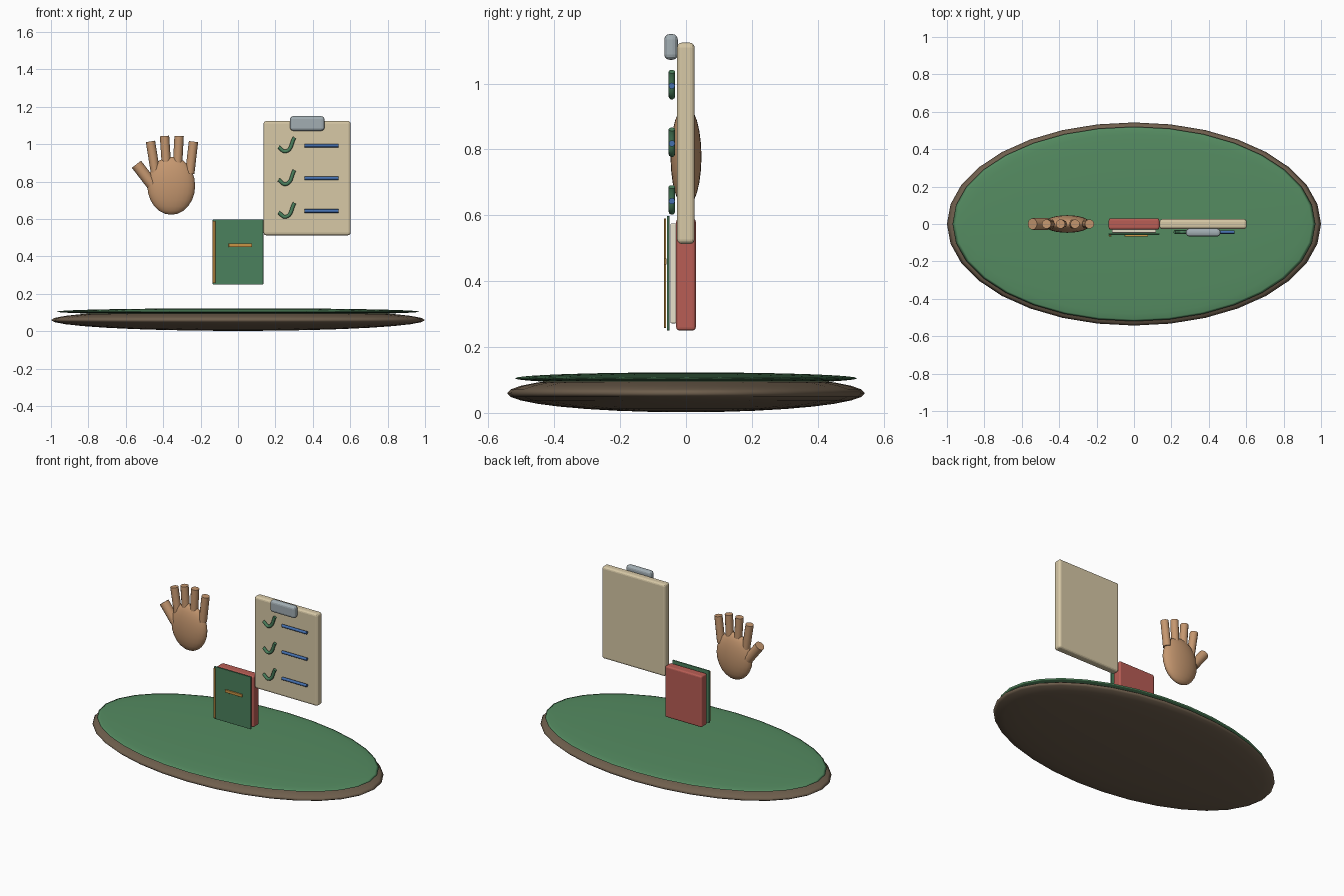
import bpy, math
from mathutils import Vector

if "Cube" in bpy.data.objects:
    bpy.data.objects.remove(bpy.data.objects["Cube"])


def mat(name, r, g, b):
    m = bpy.data.materials.new(name)
    m.diffuse_color = (r, g, b, 1)
    m.use_nodes = True
    m.node_tree.nodes["Principled BSDF"].inputs["Base Color"].default_value = m.diffuse_color
    return m


BROWN = mat("brown", 0.16, 0.115, 0.075)
GREEN = mat("green", 0.09, 0.26, 0.12)
DARK_GREEN = mat("dark_green", 0.07, 0.22, 0.11)
RED = mat("red", 0.48, 0.11, 0.09)
CREAM = mat("cream", 0.68, 0.58, 0.38)
PAPER = mat("paper", 0.8, 0.75, 0.6)
GOLD = mat("gold", 0.6, 0.3, 0.06)
STEEL = mat("steel", 0.36, 0.42, 0.45)
BLUE = mat("blue", 0.06, 0.16, 0.42)
SKIN = mat("skin", 0.56, 0.31, 0.16)


def finish(name, m):
    o = bpy.context.object
    o.name = name
    o.data.materials.append(m)
    return o


def ellipsoid(name, loc, radii, m, seg=32, rings=16):
    bpy.ops.mesh.primitive_uv_sphere_add(segments=seg, ring_count=rings, radius=1, location=loc)
    bpy.context.object.scale = radii
    bpy.ops.object.transform_apply(location=False, rotation=False, scale=True)
    bpy.ops.object.shade_smooth()
    return finish(name, m)


def box(name, lo, hi, m, bevel=0.0):
    lo, hi = Vector(lo), Vector(hi)
    bpy.ops.mesh.primitive_cube_add(size=1, location=(lo + hi) / 2)
    o = finish(name, m)
    o.scale = hi - lo
    bpy.ops.object.transform_apply(location=False, rotation=False, scale=True)
    if bevel:
        b = o.modifiers.new("bevel", 'BEVEL')
        b.width, b.segments = bevel, 3
    return o


def rod(name, a, b, r, m, sides=12):
    a, b = Vector(a), Vector(b)
    bpy.ops.mesh.primitive_cylinder_add(vertices=sides, radius=r, depth=(b - a).length,
                                        location=(a + b) / 2)
    bpy.context.object.rotation_euler = (b - a).to_track_quat('Z', 'Y').to_euler()
    bpy.ops.object.shade_smooth_by_angle(angle=math.radians(40))
    return finish(name, m)


def check(name, pts, r, m):
    c = bpy.data.curves.new(name, 'CURVE')
    c.dimensions = '3D'
    c.bevel_depth, c.bevel_resolution, c.use_fill_caps = r, 3, True
    s = c.splines.new('BEZIER')
    s.bezier_points.add(len(pts) - 1)
    for p, co in zip(s.bezier_points, pts):
        p.co = co
        p.handle_left_type = p.handle_right_type = 'AUTO'
    c.materials.append(m)
    bpy.context.collection.objects.link(bpy.data.objects.new(name, c))


# oval base with green top
ellipsoid("base", (0, 0, 0.06), (1.0, 0.543, 0.058), BROWN)
ellipsoid("base_top", (0, 0, 0.105), (0.97, 0.52, 0.018), GREEN)

# book
box("book_back", (-0.135, -0.03, 0.25), (0.135, 0.03, 0.59), RED, 0.01)
box("book_pages", (-0.118, -0.047, 0.272), (0.118, -0.029, 0.575), PAPER, 0.003)
box("book_cover", (-0.135, -0.058, 0.25), (0.135, -0.05, 0.598), DARK_GREEN, 0.002)
box("book_spine", (-0.135, -0.067, 0.258), (-0.121, -0.06, 0.59), GOLD, 0.002)
box("book_label", (-0.05, -0.067, 0.45), (0.076, -0.059, 0.469), GOLD, 0.002)

# clipboard
box("board", (0.137, -0.027, 0.513), (0.602, 0.026, 1.124), CREAM, 0.014)
box("clip", (0.278, -0.066, 1.072), (0.462, -0.025, 1.15), STEEL, 0.016)
for i, z in enumerate((0.993, 0.818, 0.643)):
    y = -0.043
    check(f"check_{i}", [(0.217, y, z - 0.008), (0.256, y, z - 0.031), (0.302, y, z + 0.043)],
          0.01, DARK_GREEN)
    rod(f"line_{i}", (0.355, y, z), (0.537, y, z), 0.0095, BLUE)

# hand
ellipsoid("palm", (-0.357, 0, 0.778), (0.128, 0.047, 0.155), SKIN, 24, 12)
fingers = [(-0.468, 1.015, -0.44, 0.84), (-0.393, 1.044, -0.38, 0.85),
           (-0.315, 1.044, -0.325, 0.85), (-0.238, 1.014, -0.258, 0.843)]
for i, (x1, z1, x0, z0) in enumerate(fingers):
    rod(f"finger_{i}", (x0, 0, z0), (x1, 0, z1), 0.025, SKIN)
rod("thumb", (-0.46, 0, 0.785), (-0.543, 0, 0.893), 0.031, SKIN)
